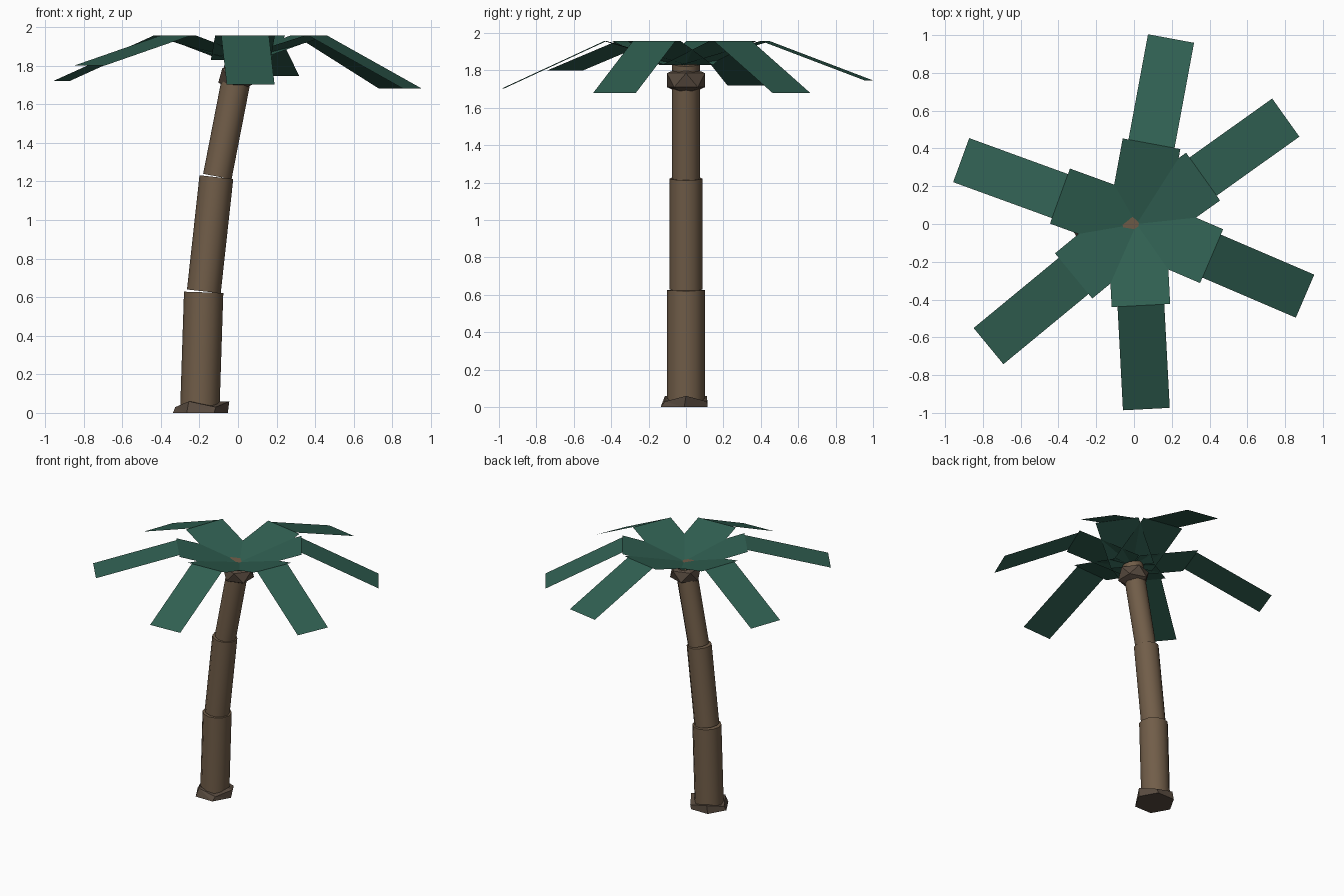
import bpy, bmesh
from math import cos, sin, radians, sqrt, pi
from mathutils import Vector, Matrix

cube = bpy.data.objects.get("Cube")
if cube:
    bpy.data.objects.remove(cube, do_unlink=True)


def material(name, rgb):
    m = bpy.data.materials.new(name)
    m.use_nodes = True
    m.diffuse_color = (*rgb, 1)
    bsdf = m.node_tree.nodes["Principled BSDF"]
    bsdf.inputs["Base Color"].default_value = (*rgb, 1)
    bsdf.inputs["Roughness"].default_value = 0.9
    return m


leaf_green = material("leaf green", (0.03, 0.118, 0.085))
bark_brown = material("bark brown", (0.165, 0.11, 0.066))
dark_brown = material("dark brown", (0.098, 0.07, 0.05))


def add_object(name, bm, mat, smooth=False):
    mesh = bpy.data.meshes.new(name)
    bm.to_mesh(mesh)
    bm.free()
    mesh.materials.append(mat)
    obj = bpy.data.objects.new(name, mesh)
    bpy.context.collection.objects.link(obj)
    if smooth:
        bpy.ops.object.select_all(action='DESELECT')
        obj.select_set(True)
        bpy.context.view_layer.objects.active = obj
        bpy.ops.object.shade_smooth_by_angle(angle=radians(40))
    return obj


# Trunk: three tapering-in steps, each leaning further over
def trunk_segment(name, start, end, radius):
    a, b = Vector(start), Vector(end)
    axis = b - a
    turn = axis.to_track_quat('Z', 'Y').to_matrix().to_4x4()
    bm = bmesh.new()
    bmesh.ops.create_cone(bm, cap_ends=True, segments=12, radius1=radius,
                          radius2=radius, depth=axis.length,
                          matrix=Matrix.Translation((a + b) / 2) @ turn)
    add_object(name, bm, bark_brown, smooth=True)


trunk_segment("trunk_lower", (-0.198, 0, 0.01), (-0.178, 0, 0.625), 0.102)
trunk_segment("trunk_middle", (-0.177, 0, 0.63), (-0.112, 0, 1.222), 0.088)
trunk_segment("trunk_upper", (-0.107, 0, 1.225), (0.012, 0, 1.836), 0.075)

# Crown knot: a faceted ball around the top of the trunk
bm = bmesh.new()
bmesh.ops.create_icosphere(bm, subdivisions=1, radius=1)
bmesh.ops.transform(bm, verts=bm.verts, matrix=Matrix.Translation((0.005, 0, 1.748))
                    @ Matrix.Diagonal((0.12, 0.12, 0.083, 1)))
add_object("crown_knot", bm, dark_brown)

# Root base: a low rock-like collar with an uneven rim
bm = bmesh.new()
lower, upper = [], []
for i in range(6):
    t = 2 * pi * i / 6
    c, s = cos(t), sin(t)
    lower.append(bm.verts.new((-0.195 + 0.142 * c, -0.01 + 0.145 * s, 0)))
    upper.append(bm.verts.new((-0.185 + 0.14 * c, 0.13 * s, 0.06 if i % 2 == 0 else 0.03)))
peak = bm.verts.new((-0.195, 0, 0.055))
bm.faces.new(lower[::-1])
for i in range(6):
    j = (i + 1) % 6
    bm.faces.new((lower[i], lower[j], upper[i]))
    bm.faces.new((lower[j], upper[j], upper[i]))
    bm.faces.new((upper[i], upper[j], peak))
add_object("root_base", bm, dark_brown)


# Fronds: a wide leaf rising from the crown, then a narrower one drooping
def leaf(name, angle, r0, z0, r1, z1, width):
    d = Vector((cos(angle), sin(angle), 0))
    side = Vector((-d.y, d.x, 0)) * width / 2
    centre = Vector((0.014, 0, 0))
    p = centre + d * r0 + Vector((0, 0, z0))
    q = centre + d * r1 + Vector((0, 0, z1))
    bm = bmesh.new()
    bm.faces.new([bm.verts.new(v) for v in (p - side, q - side, q + side, p + side)])
    add_object(name, bm, leaf_green)


BEND_R, BEND_Z, LENGTH = 0.432, 1.957, 0.605
fronds = [(79.5, 1.745), (35.5, 1.68), (160, 1.72),
          (219.5, 1.80), (-23.2, 1.68), (-87, 1.703)]
for n, (deg, tip_z) in enumerate(fronds, 1):
    a = radians(deg)
    reach = sqrt(LENGTH ** 2 - (BEND_Z - tip_z) ** 2)
    leaf(f"frond_inner_{n}", a, 0, 1.83, BEND_R, BEND_Z, 0.31)
    leaf(f"frond_outer_{n}", a, BEND_R, BEND_Z, BEND_R + reach, tip_z, 0.248)
